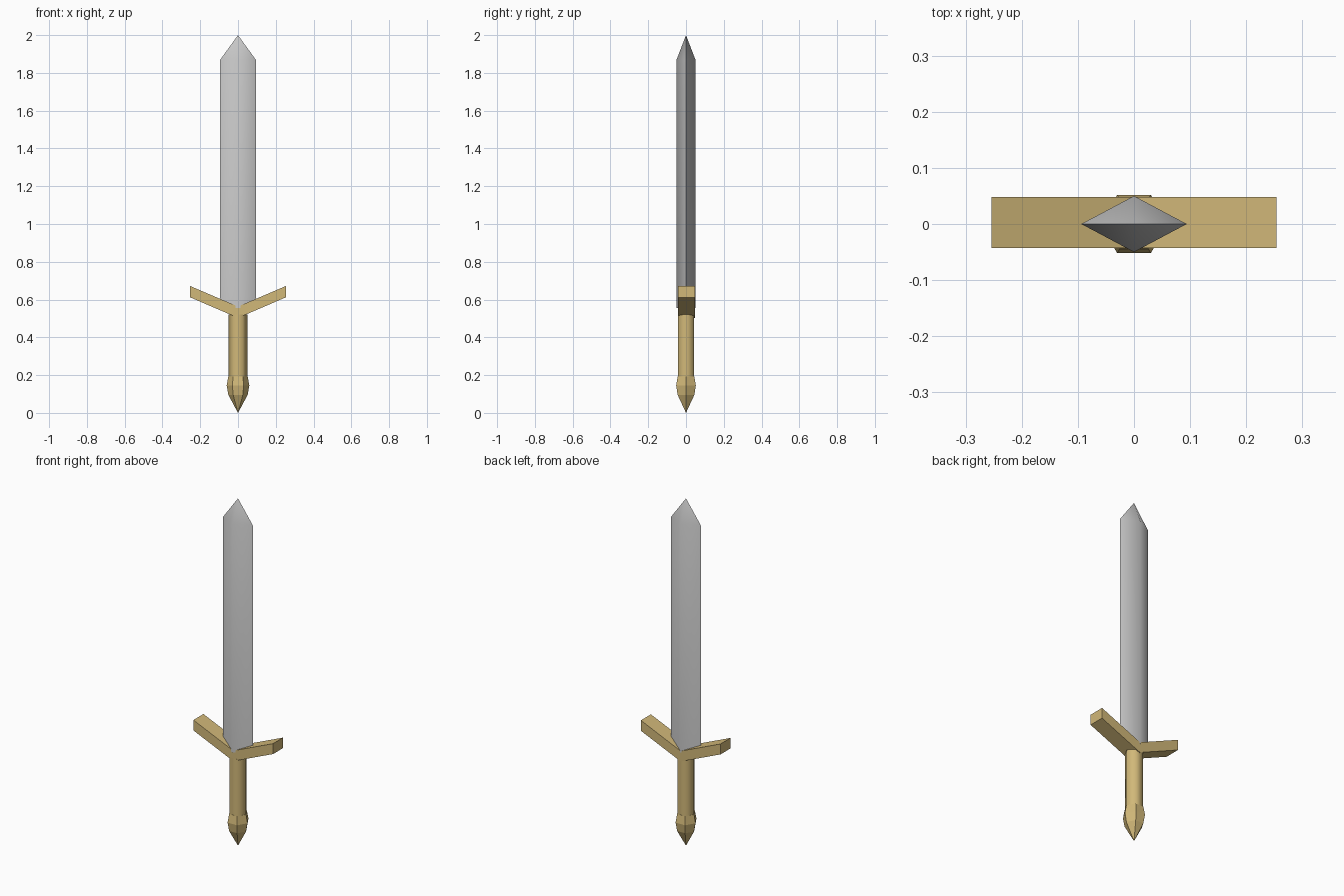
import bpy, bmesh, math

if "Cube" in bpy.data.objects:
    bpy.data.objects.remove(bpy.data.objects["Cube"])


def material(name, rgb):
    m = bpy.data.materials.new(name)
    m.diffuse_color = (*rgb, 1)
    m.use_nodes = True
    m.node_tree.nodes["Principled BSDF"].inputs["Base Color"].default_value = m.diffuse_color
    return m


GOLD = material("gold", (0.64, 0.48, 0.19))
STEEL = material("steel", (0.58, 0.58, 0.58))


def finish(name, bm, mat, smooth_angle=None):
    bmesh.ops.recalc_face_normals(bm, faces=bm.faces)
    me = bpy.data.meshes.new(name)
    bm.to_mesh(me)
    bm.free()
    me.materials.append(mat)
    ob = bpy.data.objects.new(name, me)
    bpy.context.collection.objects.link(ob)
    if smooth_angle:
        bpy.ops.object.select_all(action='DESELECT')
        ob.select_set(True)
        bpy.context.view_layer.objects.active = ob
        bpy.ops.object.shade_smooth_by_angle(angle=math.radians(smooth_angle))
    return ob


def stack(name, sides, rings, mat, smooth_angle=None):
    """Stack of (x radius, y radius, z) rings; a zero radius makes a point."""
    bm = bmesh.new()
    loops = []
    for rx, ry, z in rings:
        angles = [2 * math.pi * i / sides for i in range(sides)] if rx else [0]
        loops.append([bm.verts.new((rx * math.cos(a), ry * math.sin(a), z)) for a in angles])
    for lo, hi in zip(loops, loops[1:]):
        for i in range(sides):
            j = (i + 1) % sides
            quad = [lo[i % len(lo)], lo[j % len(lo)], hi[j % len(hi)], hi[i % len(hi)]]
            bm.faces.new(list(dict.fromkeys(quad)))
    for loop in (loops[0], loops[-1]):
        if len(loop) > 1:
            bm.faces.new(loop)
    return finish(name, bm, mat, smooth_angle)


# Blade: diamond section with a short point
stack("blade", 4, [(0.094, 0.05, 0.555), (0.094, 0.05, 1.87), (0, 0, 2.0)], STEEL, 65)

# Grip: smooth six-sided handle
stack("grip", 6, [(0.05, 0.05, 0.17), (0.05, 0.05, 0.52)], GOLD, 65)

# Pommel: faceted drop ending in a point
stack("pommel", 6, [(0, 0, 0), (0.051, 0.051, 0.095), (0.06, 0.06, 0.145),
                    (0.051, 0.051, 0.193)], GOLD)

# Crossguard: V profile extruded front to back
bm = bmesh.new()
profile = [(-0.254, 0.672), (-0.254, 0.612), (0, 0.503), (0.254, 0.612), (0.254, 0.672), (0, 0.563)]
front = [bm.verts.new((x, -0.043, z)) for x, z in profile]
back = [bm.verts.new((x, 0.048, z)) for x, z in profile]
for i in range(6):
    j = (i + 1) % 6
    bm.faces.new((front[i], front[j], back[j], back[i]))
for side in (front, back):  # each end cap is two quads meeting at the fold
    bm.faces.new((side[0], side[1], side[2], side[5]))
    bm.faces.new((side[5], side[2], side[3], side[4]))
finish("crossguard", bm, GOLD)
